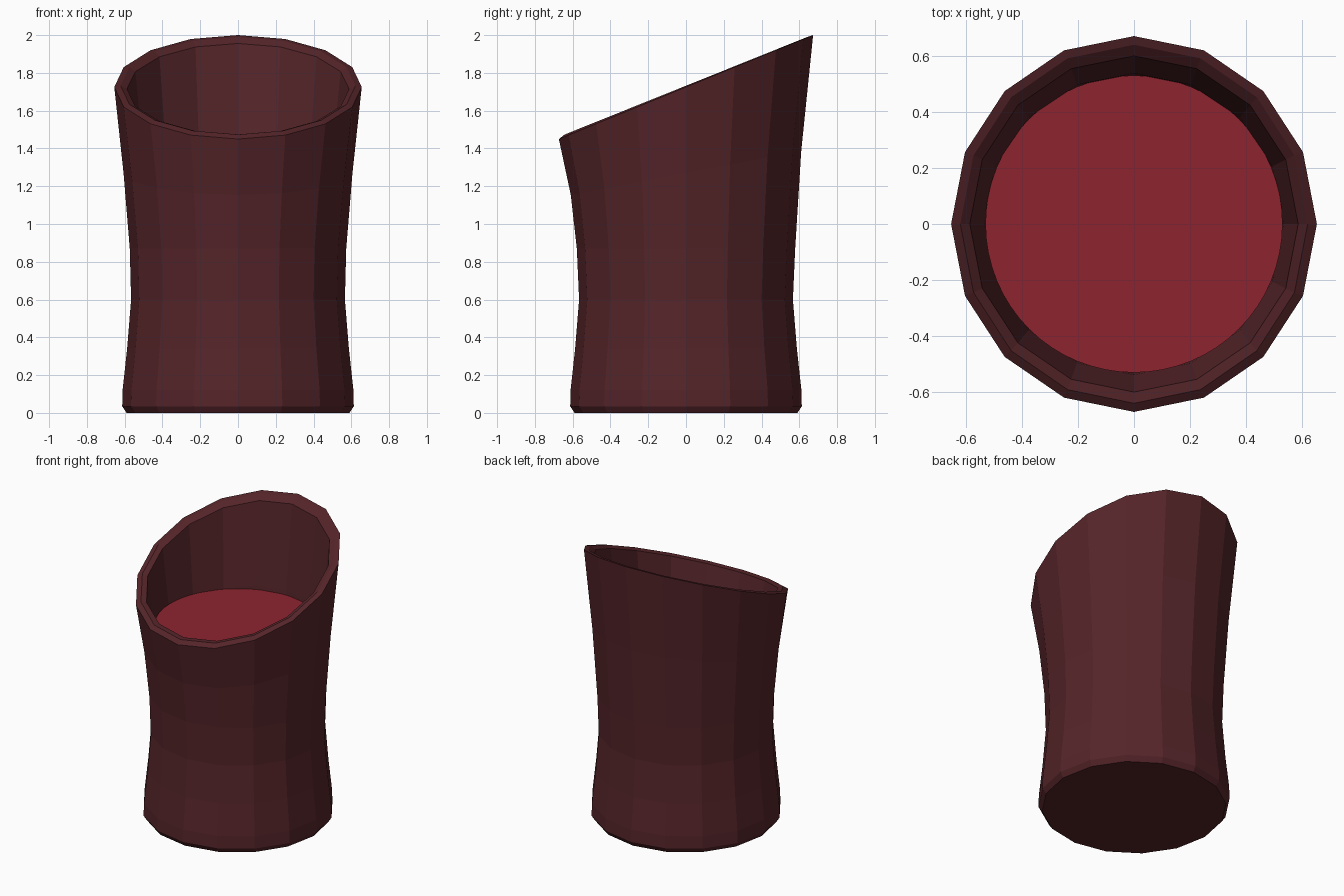
import bpy, bmesh, math

if "Cube" in bpy.data.objects:
    bpy.data.objects.remove(bpy.data.objects["Cube"])

SIDES = 16


def material(name, rgb):
    m = bpy.data.materials.new(name)
    m.diffuse_color = (*rgb, 1)
    m.use_nodes = True
    m.node_tree.nodes["Principled BSDF"].inputs["Base Color"].default_value = m.diffuse_color
    return m


def make_object(name, bm, mat):
    bmesh.ops.recalc_face_normals(bm, faces=bm.faces)
    me = bpy.data.meshes.new(name)
    bm.to_mesh(me)
    bm.free()
    me.materials.append(mat)
    ob = bpy.data.objects.new(name, me)
    bpy.context.collection.objects.link(ob)
    return ob


def ring(bm, rx, ry, z, slope):
    # One 16-sided ring, tilted so it rises toward the back
    verts = []
    for i in range(SIDES):
        a = 2 * math.pi * i / SIDES
        y = ry * math.sin(a)
        verts.append(bm.verts.new((rx * math.cos(a), y, z + slope * y)))
    return verts


# Cup wall: (x radius, y radius, centre height, tilt), outside up, inside down
profile = [
    (0.59, 0.59, 0.0, 0), (0.613, 0.613, 0.035, 0), (0.611, 0.611, 0.12, 0),
    (0.587, 0.587, 0.34, 0), (0.566, 0.566, 0.60, 0), (0.573, 0.578, 0.87, 0),
    (0.606, 0.61, 1.27, 0.19), (0.655, 0.673, 1.725, 0.409),
    (0.622, 0.642, 1.732, 0.402), (0.588, 0.602, 1.715, 0.40),
    (0.536, 0.54, 1.27, 0.19), (0.505, 0.508, 0.87, 0), (0.497, 0.497, 0.60, 0),
    (0.517, 0.517, 0.34, 0), (0.54, 0.54, 0.10, 0),
]
bm = bmesh.new()
rings = [ring(bm, *p) for p in profile]
for lo, hi in zip(rings, rings[1:]):
    for i in range(SIDES):
        j = (i + 1) % SIDES
        bm.faces.new((lo[i], lo[j], hi[j], hi[i]))
bm.faces.new(rings[0])
bm.faces.new(rings[-1])
make_object("cup_wall", bm, material("dark_red_wall", (0.09, 0.018, 0.022)))

# Liquid surface just below the low front lip
bm = bmesh.new()
bmesh.ops.create_circle(bm, cap_ends=True, segments=64, radius=0.532)
bmesh.ops.translate(bm, verts=bm.verts, vec=(0, 0, 1.34))
liquid = make_object("liquid", bm, material("red_liquid", (0.27, 0.017, 0.028)))
if liquid.data.polygons[0].normal.z < 0:
    liquid.data.flip_normals()
